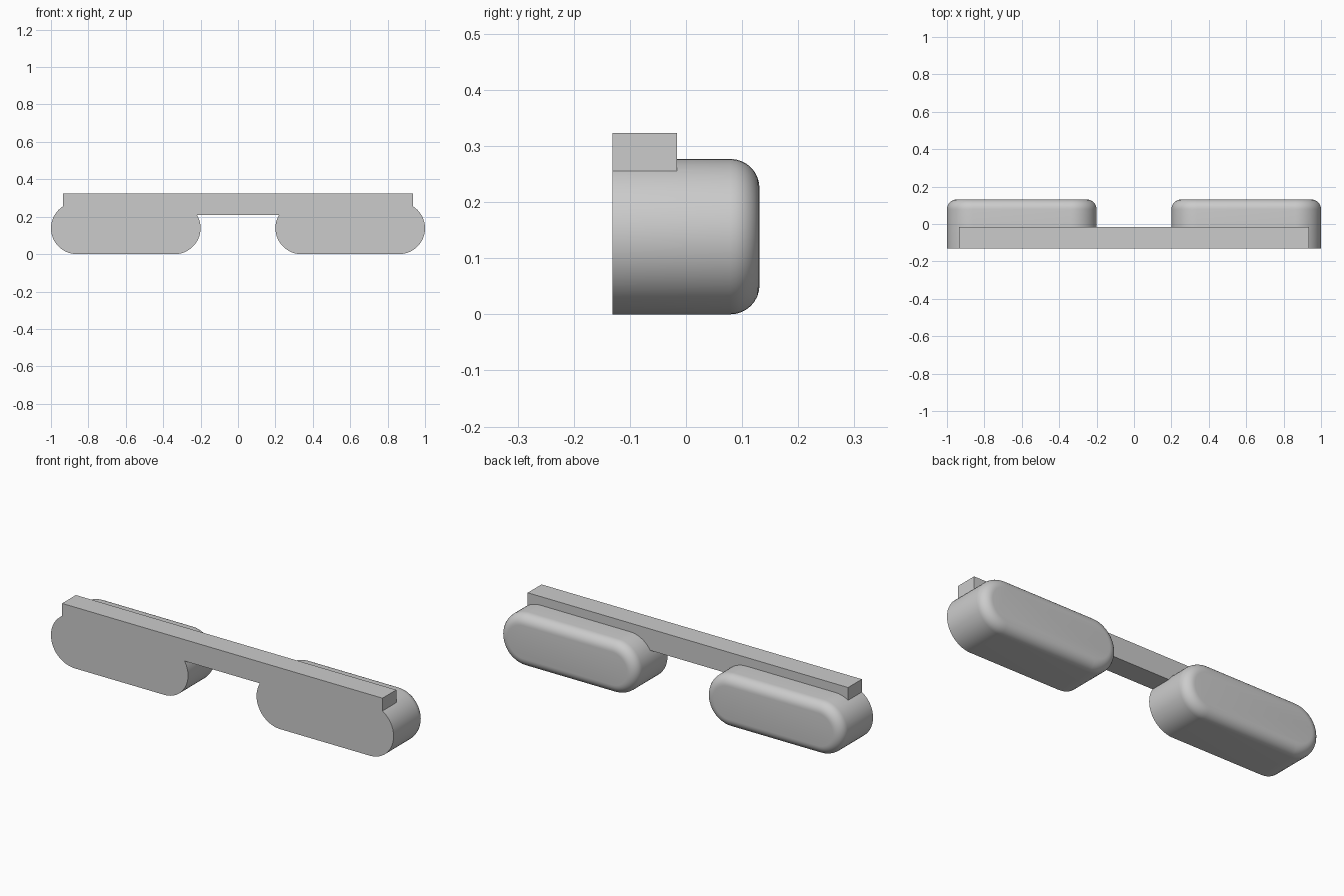
import bpy, bmesh, math

cube = bpy.data.objects.get("Cube")
if cube:
    bpy.data.objects.remove(cube, do_unlink=True)

FRONT, BACK = -0.131, 0.131
RADIUS = 0.1385
ROUNDING = 0.052

grey = bpy.data.materials.new("plain grey")
grey.use_nodes = True
colour = (0.6, 0.6, 0.6, 1)
grey.diffuse_color = colour
grey.node_tree.nodes["Principled BSDF"].inputs["Base Color"].default_value = colour


def make_object(name, bm):
    bmesh.ops.recalc_face_normals(bm, faces=bm.faces)
    mesh = bpy.data.meshes.new(name)
    bm.to_mesh(mesh)
    bm.free()
    mesh.materials.append(grey)
    obj = bpy.data.objects.new(name, mesh)
    bpy.context.collection.objects.link(obj)
    return obj


def pod(name, centre_x, half_length=0.4, steps=24):
    # Stadium outline, extruded backwards, with a rounded back rim
    bm = bmesh.new()
    outline = []
    for side, start in ((1, -math.pi / 2), (-1, math.pi / 2)):
        for i in range(steps + 1):
            a = start + math.pi * i / steps
            x = centre_x + side * (half_length - RADIUS) + RADIUS * math.cos(a)
            outline.append(bm.verts.new((x, FRONT, RADIUS + RADIUS * math.sin(a))))
    face = bm.faces.new(outline)
    grown = bmesh.ops.extrude_face_region(bm, geom=[face])["geom"]
    moved = [v for v in grown if isinstance(v, bmesh.types.BMVert)]
    bmesh.ops.translate(bm, verts=moved, vec=(0, BACK - FRONT, 0))
    rim = [e for e in bm.edges if all(v.co.y > 0 for v in e.verts)]
    bmesh.ops.bevel(bm, geom=rim, offset=ROUNDING, segments=8, profile=0.5,
                    affect='EDGES')
    return make_object(name, bm)


# Straight bar along the top front
bm = bmesh.new()
bmesh.ops.create_cube(bm, size=1)
bmesh.ops.scale(bm, verts=bm.verts, vec=(1.87, 0.115, 0.113))
bmesh.ops.translate(bm, verts=bm.verts, vec=(0, FRONT + 0.0575, 0.2665))
bar = make_object("bar_with_pods", bm)

# Two pods, fused with the bar so the front is one flush face
pods = [pod("right_pod", -0.6), pod("left_pod", 0.6)]
for p in pods:
    p.hide_render = True
    fuse = bar.modifiers.new("fuse " + p.name, 'BOOLEAN')
    fuse.operation = 'UNION'
    fuse.solver = 'EXACT'
    fuse.object = p

bpy.context.view_layer.objects.active = bar
bar.select_set(True)
for name in [m.name for m in bar.modifiers]:
    bpy.ops.object.modifier_apply(modifier=name)
for p in pods:
    bpy.data.objects.remove(p, do_unlink=True)

bpy.ops.object.shade_smooth_by_angle(angle=math.radians(30))
